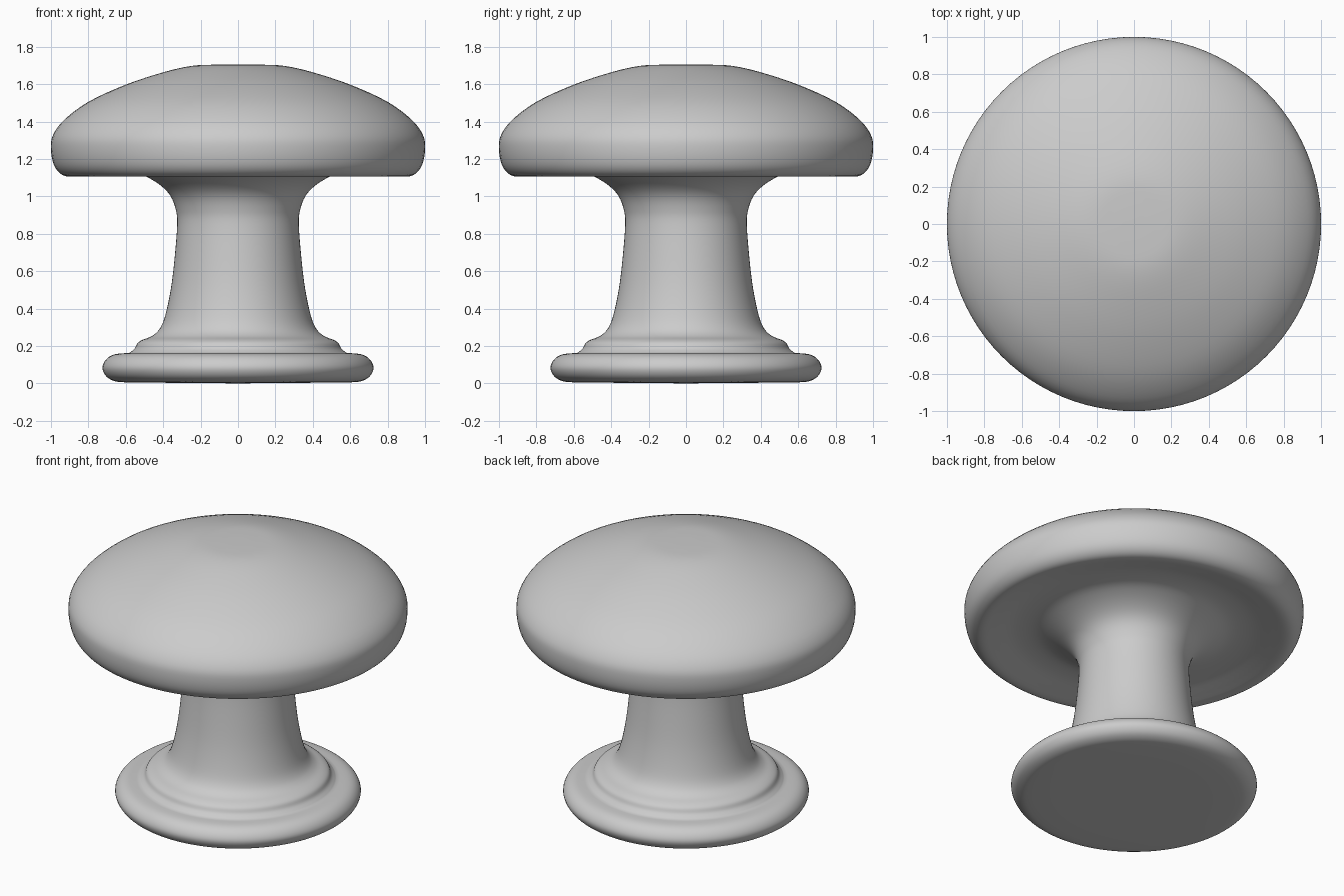
import bpy, bmesh, math
from mathutils import Vector

cube = bpy.data.objects.get("Cube")
if cube:
    bpy.data.objects.remove(cube)

SEGMENTS = 96

grey = bpy.data.materials.new("satin grey")
grey.use_nodes = True
colour = (0.6, 0.6, 0.6, 1)
grey.diffuse_color = colour
grey.node_tree.nodes["Principled BSDF"].inputs["Base Color"].default_value = colour


def smooth_curve(points, steps=4):
    """Catmull-Rom curve through (radius, height) points."""
    p = [Vector(q) for q in points]
    p = [2 * p[0] - p[1]] + p + [2 * p[-1] - p[-2]]
    out = []
    for a, b, c, d in zip(p, p[1:], p[2:], p[3:]):
        for i in range(steps):
            t = i / steps
            out.append(0.5 * (2 * b + (c - a) * t + (2 * a - 5 * b + 4 * c - d) * t**2
                              + (3 * b - a - 3 * c + d) * t**3))
    return out + [p[-2]]


def lathe(name, *sections):
    """Spin the smoothed sections, joined end to end, about the z axis."""
    bm = bmesh.new()
    profile = [q for s in sections for q in smooth_curve(s)]
    verts = [bm.verts.new((max(r, 0), 0, z)) for r, z in profile]
    edges = [bm.edges.new(pair) for pair in zip(verts, verts[1:])]
    bmesh.ops.spin(bm, geom=verts + edges, cent=(0, 0, 0), axis=(0, 0, 1),
                   angle=math.tau, steps=SEGMENTS, use_duplicate=False)
    bmesh.ops.remove_doubles(bm, verts=bm.verts, dist=0.0002)
    bmesh.ops.recalc_face_normals(bm, faces=bm.faces)
    mesh = bpy.data.meshes.new(name)
    bm.to_mesh(mesh)
    bm.free()
    obj = bpy.data.objects.new(name, mesh)
    bpy.context.collection.objects.link(obj)
    mesh.materials.append(grey)
    bpy.ops.object.select_all(action="DESELECT")
    obj.select_set(True)
    bpy.context.view_layer.objects.active = obj
    bpy.ops.object.shade_smooth_by_angle(angle=math.radians(40))
    return obj


# Flat underside, rounded foot, stepped collar, waisted stem, domed cap
foot = [(0.6, 0.005), (0.66, 0.012), (0.705, 0.038), (0.725, 0.083),
        (0.705, 0.128), (0.66, 0.155), (0.58, 0.163)]
stem = [(0.58, 0.163), (0.553, 0.185), (0.537, 0.215), (0.51, 0.233), (0.46, 0.253),
        (0.42, 0.29), (0.39, 0.36), (0.36, 0.5), (0.34, 0.66), (0.325, 0.85),
        (0.333, 0.93), (0.36, 1.0), (0.41, 1.055), (0.49, 1.105)]
underside = [(0.49, 1.105), (0.58, 1.137), (0.7, 1.14), (0.82, 1.118), (0.9, 1.105)]
cap = [(0.9, 1.105), (0.95, 1.122), (0.985, 1.17), (1.0, 1.25), (0.99, 1.325),
       (0.93, 1.408), (0.8, 1.505), (0.6, 1.597), (0.4, 1.663), (0.25, 1.697),
       (0.12, 1.704), (0, 1.705)]

lathe("knob", [(0, 0), (0.6, 0.005)], foot, stem + underside[1:] + cap[1:])
